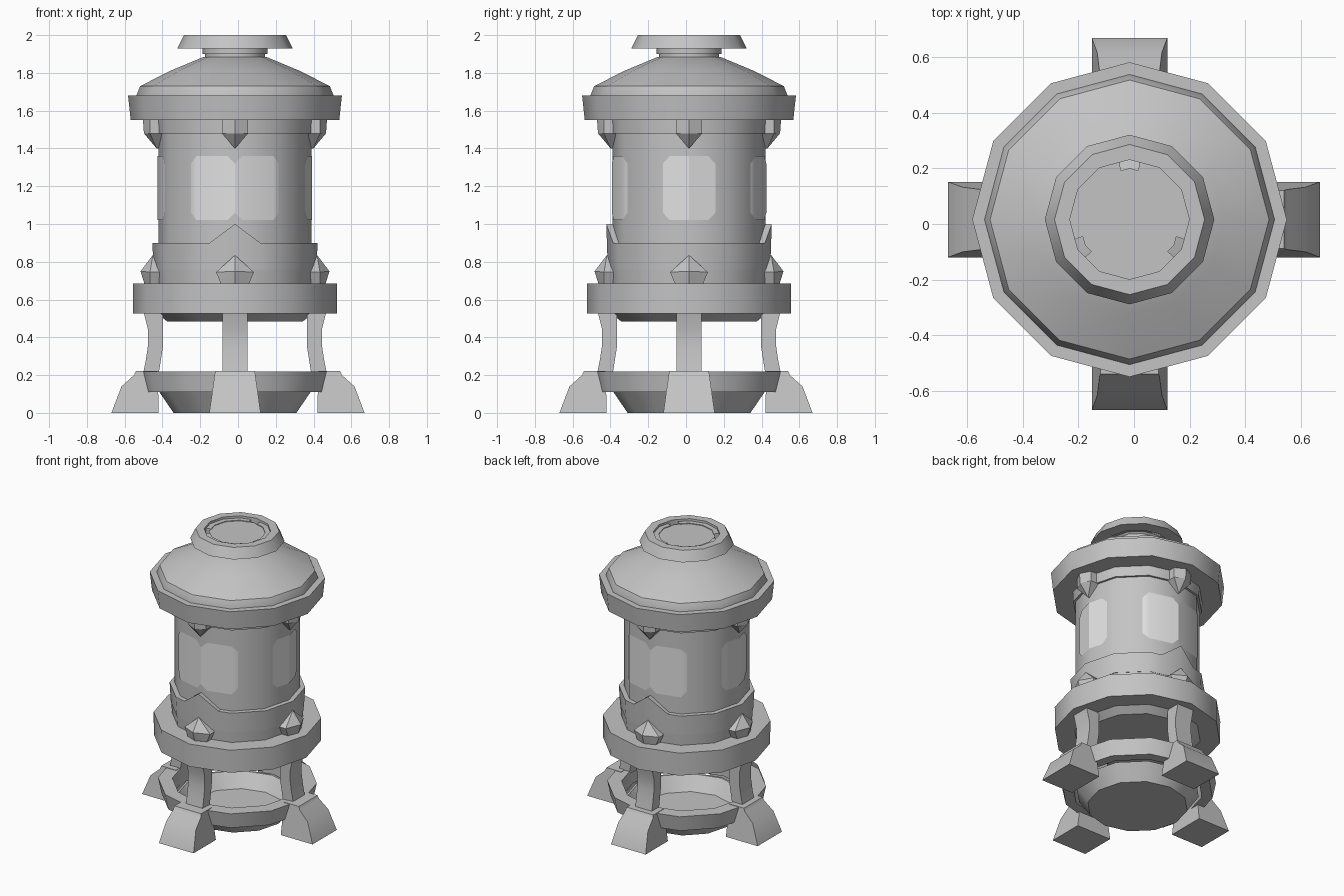
import bpy, bmesh
from math import sin, cos, radians, pi
from mathutils import Vector

if "Cube" in bpy.data.objects:
    bpy.data.objects.remove(bpy.data.objects["Cube"])

AXIS = Vector((-0.016, 0.016, 0))      # the turned parts share this axis
SIDES = {"left": 0, "back": 90, "right": 180, "front": 270}
TWELVE = [i * 30 for i in range(12)]


def material(name, grey):
    m = bpy.data.materials.new(name)
    m.use_nodes = True
    m.diffuse_color = (grey, grey, grey, 1)
    m.node_tree.nodes["Principled BSDF"].inputs["Base Color"].default_value = (grey, grey, grey, 1)
    return m


METAL = material("grey metal", 0.55)
GLASS = material("pale glass", 0.75)


def finish(name, bm, mat=METAL, smooth=35):
    bmesh.ops.recalc_face_normals(bm, faces=bm.faces)
    mesh = bpy.data.meshes.new(name)
    bm.to_mesh(mesh)
    bm.free()
    mesh.materials.append(mat)
    ob = bpy.data.objects.new(name, mesh)
    bpy.context.collection.objects.link(ob)
    bpy.ops.object.select_all(action='DESELECT')
    ob.select_set(True)
    bpy.context.view_layer.objects.active = ob
    bpy.ops.object.shade_smooth_by_angle(angle=radians(smooth))
    return ob


def on_polygon(r, deg, z):
    """Point on a twelve-sided outline with corners every 30 degrees."""
    r *= cos(pi / 12) / cos(radians(deg % 30 - 15))
    return AXIS + Vector((r * cos(radians(deg)), r * sin(radians(deg)), z))


def turned(name, profile, ring=False, angles=TWELVE, lift=None, arc=False):
    """Turn (radius, z) points; ring closes the profile, otherwise the ends are capped."""
    bm = bmesh.new()
    top = max(z for r, z in profile)
    cols = [[bm.verts.new(on_polygon(r, a, z + (lift(a) if lift and z == top else 0)))
             for r, z in profile] for a in angles]
    n, m = len(cols), len(profile)
    for i in range(n - 1 if arc else n):
        a, b = cols[i], cols[(i + 1) % n]
        for j in range(m if ring else m - 1):
            k = (j + 1) % m
            bm.faces.new((a[j], b[j], b[k], a[k]))
    if arc:
        bm.faces.new(cols[0])
        bm.faces.new(cols[-1])
    elif not ring:
        bm.faces.new([c[0] for c in cols])
        bm.faces.new([c[-1] for c in cols])
    return finish(name, bm)


def placed(deg, t, r, z, centred=False):
    """Local tangent, radius and height to world; centred measures radius from the origin."""
    d = Vector((cos(radians(deg)), sin(radians(deg)), 0))
    origin = AXIS - d * AXIS.dot(d) if centred else AXIS
    return origin + d * r + Vector((-d.y, d.x, 0)) * t + Vector((0, 0, z))


def slab(name, deg, profile, half_width, centred=False):
    """Extrude a (radius, z) profile sideways, with a width set by height."""
    bm = bmesh.new()
    a, b = [[bm.verts.new(placed(deg, s * half_width(z), r, z, centred)) for r, z in profile]
            for s in (-1, 1)]
    bm.faces.new(a)
    bm.faces.new(b)
    for i in range(len(a)):
        k = (i + 1) % len(a)
        bm.faces.new((a[i], a[k], b[k], b[i]))
    return finish(name, bm, smooth=30)


def stud(name, deg, points):
    """Faceted stud, mirrored across its ridge."""
    bm = bmesh.new()
    for t, r, z in points:
        for s in ((-1, 1) if t else (1,)):
            bm.verts.new(placed(deg, s * t, r, z))
    bmesh.ops.convex_hull(bm, input=bm.verts)
    bmesh.ops.dissolve_limit(bm, angle_limit=0.01, verts=bm.verts, edges=bm.edges)
    return finish(name, bm, smooth=20)


def window(name, start, end, low=1.02, high=1.36, cut=0.04):
    """Thin pane with clipped corners, wrapped on the drum."""
    bm = bmesh.new()
    step = cut / 0.405 * 180 / pi
    inner = [a for a in range(0, 360 + 30, 30) if start + step < a < end - step]
    if start < 0:
        inner.append(0)
    angles = sorted([start, start + step, end - step, end] + inner)
    pairs = []
    for a in angles:
        c = cut if a in (start, end) else 0
        pairs.append([bm.verts.new(on_polygon(0.409, a, z)) for z in (low + c, high - c)])
    for p, q in zip(pairs, pairs[1:]):
        bm.faces.new((p[0], q[0], q[1], p[1]))
    return finish(name, bm, GLASS)


# Base bowl and lower ring
turned("base_bowl", [(0.325, 0), (0.40, 0.11), (0.385, 0.11), (0.315, 0.015)])
turned("lower_ring", [(0.49, 0.11), (0.513, 0.22), (0.42, 0.22), (0.42, 0.11)], ring=True)

# Middle ring, its underside plate and the step above
turned("underside_plate", [(0.36, 0.485), (0.41, 0.525), (0.41, 0.56)])
turned("middle_ring", [(0.54, 0.525), (0.541, 0.685), (0.40, 0.685), (0.40, 0.525)], ring=True)
turned("lower_step", [(0.42, 0.66), (0.428, 0.76), (0.40, 0.765)])

# Collar rising to a chevron at front and back
HALF = 18.5
turned("chevron_collar", [(0.43, 0.76), (0.438, 0.90), (0.40, 0.90), (0.40, 0.76)], ring=True,
       angles=sorted(TWELVE + [90 - HALF, 90 + HALF, 270 - HALF, 270 + HALF]),
       lift=lambda a: 0.10 if a in (90, 270) else 0)

# Drum and upper band
turned("drum", [(0.405, 0.70), (0.405, 1.60)])
turned("upper_band", [(0.42, 1.48), (0.424, 1.56), (0.39, 1.56), (0.39, 1.48)], ring=True)

# Roof: rim, dome, neck and open cap
turned("roof_rim", [(0.39, 1.55), (0.552, 1.55), (0.566, 1.68), (0.40, 1.68)], ring=True)
turned("dome", [(0.522, 1.67), (0.522, 1.68), (0.502, 1.73), (0.34, 1.812), (0.165, 1.885)])
turned("neck", [(0.16, 1.87), (0.16, 1.90), (0.172, 1.90), (0.172, 1.93), (0.185, 1.94), (0.185, 1.98)])
turned("cap_ring", [(0.305, 1.93), (0.27, 2.0), (0.215, 2.0), (0.215, 1.93)], ring=True)
for i in range(3):
    mid = 30 + 120 * i
    turned(f"cap_bracket_{i + 1}", [(0.18, 1.94), (0.22, 1.94), (0.22, 1.985), (0.18, 1.985)],
           ring=True, arc=True, angles=[mid + d for d in (-50, -30, 0, 30, 50)])

# Parts repeated on the four sides
LEG = [(0.488, 0.20), (0.472, 0.28), (0.460, 0.36), (0.460, 0.44), (0.485, 0.54),
       (0.380, 0.54), (0.380, 0.36), (0.405, 0.20)]
FOOT = [(0.67, 0), (0.617, 0.14), (0.55, 0.2), (0.54, 0.223), (0.425, 0.223), (0.42, 0)]
GEM = [(0.10, 0.45, 0.745), (0, 0.435, 0.835), (0.075, 0.45, 0.685), (0, 0.50, 0.75),
       (0, 0.48, 0.685), (0.10, 0.40, 0.745), (0, 0.40, 0.835), (0.075, 0.40, 0.685)]
BRACKET = [(0.07, 0.45, 1.55), (0.07, 0.45, 1.48), (0, 0.487, 1.55), (0, 0.482, 1.48),
           (0, 0.415, 1.40), (0.07, 0.39, 1.55), (0.07, 0.39, 1.48), (0, 0.39, 1.40)]
for side, deg in SIDES.items():
    slab(side + "_leg", deg, LEG, lambda z: 0.065)
    slab(side + "_foot", deg, FOOT, lambda z: 0.136 - 0.14 * z, centred=True)
    stud(side + "_gem", deg, GEM)
    stud(side + "_roof_bracket", deg, BRACKET)
    if side in ("front", "back"):
        window(side + "_window_a", deg - 35.5, deg)
        window(side + "_window_b", deg, deg + 35.5)
    else:
        window(side + "_window", deg - 20.5, deg + 20.5)
